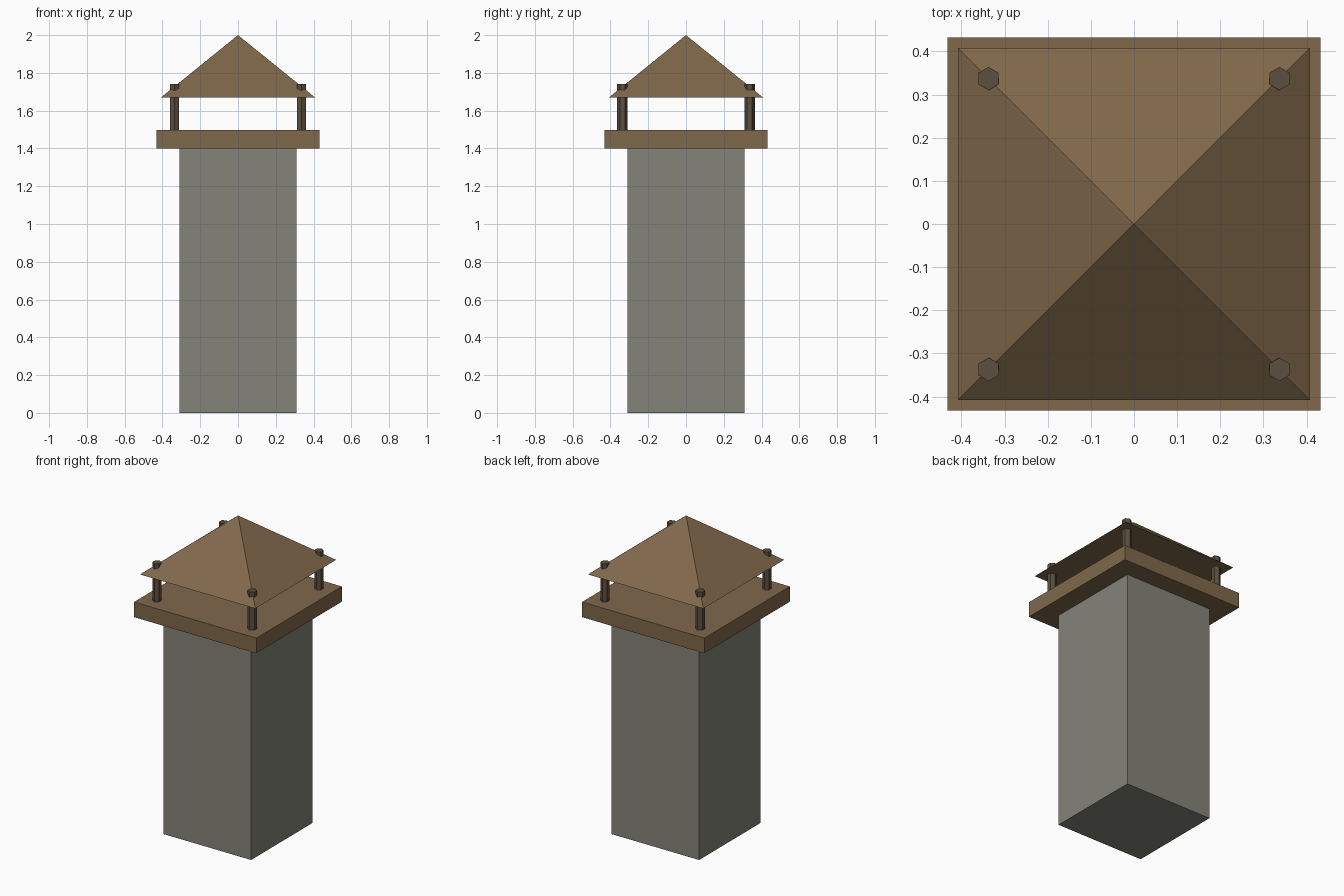
import bpy, math

if "Cube" in bpy.data.objects:
    bpy.data.objects.remove(bpy.data.objects["Cube"])


def material(name, rgb):
    """Flat colour given as 0-255 sRGB, stored as linear."""
    m = bpy.data.materials.new(name)
    m.diffuse_color = [((c / 255 + 0.055) / 1.055) ** 2.4 for c in rgb] + [1.0]
    m.use_nodes = True
    m.node_tree.nodes["Principled BSDF"].inputs["Base Color"].default_value = m.diffuse_color
    return m


stone = material("grey_stone", (132, 132, 121))
wood = material("brown_wood", (128, 104, 75))
dark = material("dark_wood", (91, 79, 62))


def finish(name, mat):
    o = bpy.context.object
    o.name = name
    o.data.materials.append(mat)
    return o


def box(name, half, z0, z1, mat):
    bpy.ops.mesh.primitive_cube_add(size=1, location=(0, 0, (z0 + z1) / 2))
    o = finish(name, mat)
    o.scale = (2 * half, 2 * half, z1 - z0)


# Square shaft and overhanging slab
box("chimney_shaft", 0.31, 0.0, 1.40, stone)
box("cap_slab", 0.432, 1.40, 1.497, wood)

# Hexagonal posts that poke through the roof corners
for sx, side in ((-1, "left"), (1, "right")):
    for sy, end in ((-1, "front"), (1, "back")):
        bpy.ops.mesh.primitive_cylinder_add(
            vertices=6, radius=0.027, depth=0.26,
            location=(sx * 0.337, sy * 0.337, 1.61))
        finish(f"post_{end}_{side}", dark)

# Pyramid roof
bpy.ops.mesh.primitive_cone_add(
    vertices=4, radius1=0.408 * math.sqrt(2), radius2=0, depth=0.33,
    location=(0, 0, 1.835), rotation=(0, 0, math.pi / 4))
finish("pyramid_roof", wood)
